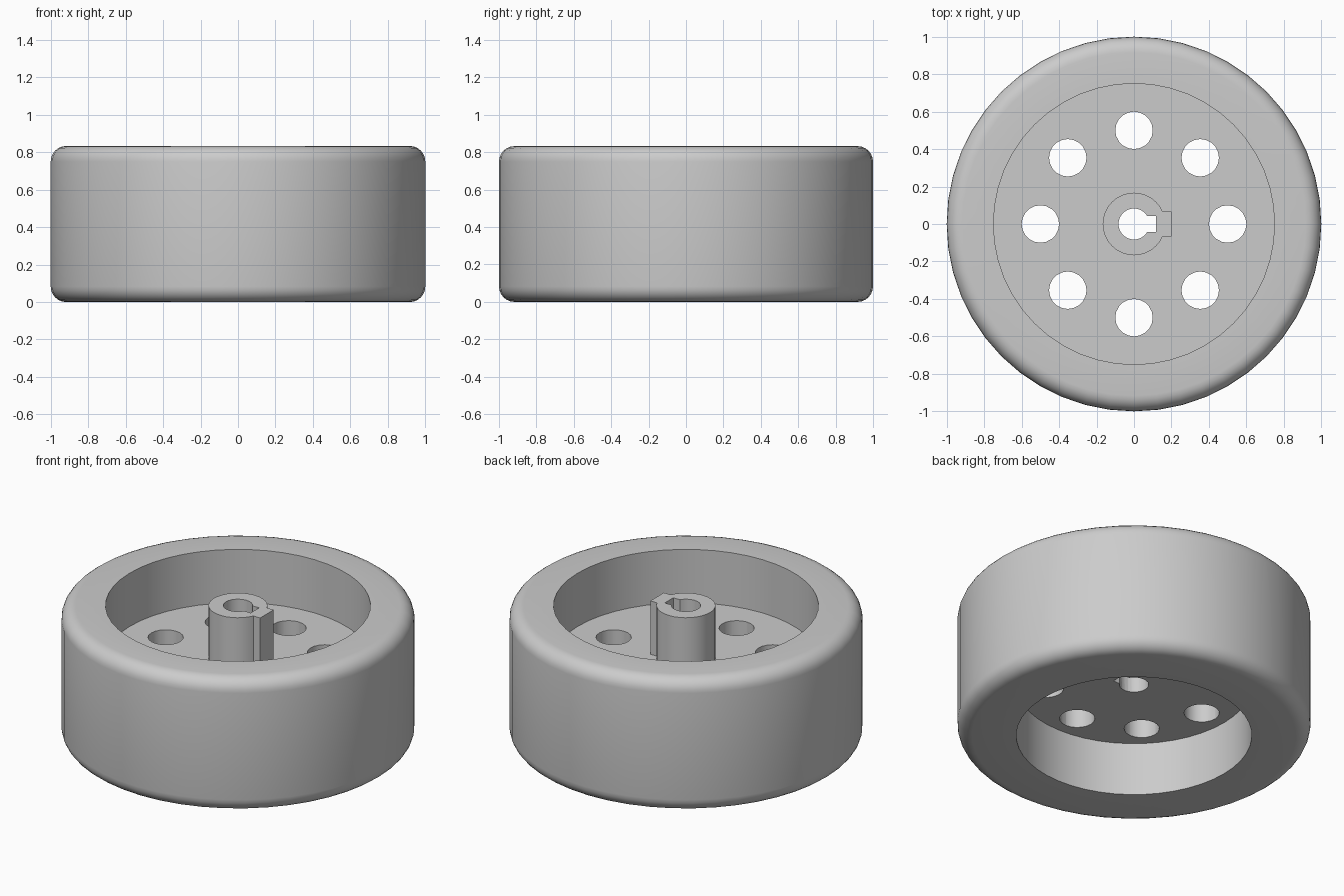
import bpy, bmesh
from math import sin, cos, pi, radians
from mathutils import Matrix, Vector

cube = bpy.data.objects.get("Cube")
if cube:
    bpy.data.objects.remove(cube, do_unlink=True)

HEIGHT = 0.833
FILLET = 0.083
WEB_LOW, WEB_TOP = 0.333, 0.5

grey = bpy.data.materials.new("plain_grey")
grey.use_nodes = True
grey.diffuse_color = (0.6, 0.6, 0.6, 1)
grey.node_tree.nodes["Principled BSDF"].inputs["Base Color"].default_value = grey.diffuse_color


def make_object(name, bm):
    bmesh.ops.recalc_face_normals(bm, faces=bm.faces)
    mesh = bpy.data.meshes.new(name)
    bm.to_mesh(mesh)
    bm.free()
    mesh.materials.append(grey)
    obj = bpy.data.objects.new(name, mesh)
    bpy.context.collection.objects.link(obj)
    return obj


def cylinder(name, radius, low, high, sides, x=0, y=0):
    bm = bmesh.new()
    bmesh.ops.create_cone(bm, cap_ends=True, segments=sides, radius1=radius, radius2=radius,
                          depth=high - low, matrix=Matrix.Translation((x, y, (low + high) / 2)))
    return make_object(name, bm)


def block(name, x_end, half_width, low, high):
    bm = bmesh.new()
    place = Matrix.Translation((x_end / 2, 0, (low + high) / 2))
    size = Matrix.Diagonal((x_end, 2 * half_width, high - low, 1))
    bmesh.ops.create_cube(bm, size=1, matrix=place @ size)
    return make_object(name, bm)


def lathe(name, profile, sides):
    bm = bmesh.new()
    verts = [bm.verts.new((r, 0, z)) for r, z in profile]
    edges = [bm.edges.new(pair) for pair in zip(verts, verts[1:])]
    bmesh.ops.spin(bm, geom=verts + edges, cent=(0, 0, 0), axis=(0, 0, 1),
                   angle=2 * pi, steps=sides)
    bmesh.ops.remove_doubles(bm, verts=bm.verts, dist=0.0001)
    return make_object(name, bm)


def combine(obj, tool, operation):
    mod = obj.modifiers.new(operation.lower(), "BOOLEAN")
    mod.operation = operation
    mod.solver = "EXACT"
    mod.object = tool
    activate(obj)
    bpy.ops.object.modifier_apply(modifier=mod.name)


def activate(obj):
    bpy.ops.object.select_all(action="DESELECT")
    obj.select_set(True)
    bpy.context.view_layer.objects.active = obj


def fillet(z, start):
    angles = [radians(start + 15 * i) for i in range(7)]
    return [(1 - FILLET + FILLET * cos(a), z + FILLET * sin(a)) for a in angles]


# Rounded rim with a recess on each side and a web between them
profile = [(0, WEB_LOW), (0.667, WEB_LOW), (0.667, 0)]
profile += fillet(FILLET, -90) + fillet(HEIGHT - FILLET, 0)
profile += [(0.75, HEIGHT), (0.75, WEB_TOP), (0, WEB_TOP)]
wheel = lathe("rim_and_web", profile, 48)

# Hub with a thickened side for the keyway
hub = cylinder("hub", 0.167, 0.45, HEIGHT, 32)
boss = block("keyway_boss", 0.2, 0.067, 0.45, HEIGHT)
combine(hub, boss, "UNION")

# Shaft bore and keyway, through both hub and web
bore = cylinder("bore_cutter", 0.083, -0.2, 1, 24)
keyway = block("keyway_cutter", 0.117, 0.042, -0.1, 1.1)
for part in (hub, wheel):
    combine(part, bore, "DIFFERENCE")
    combine(part, keyway, "DIFFERENCE")

# Ring of round holes through the web
cutters = [boss, bore, keyway]
for i in range(8):
    a = i * pi / 4
    hole = cylinder("hole_cutter", 0.1, 0.2, 0.6, 20, 0.5 * cos(a), 0.5 * sin(a))
    combine(wheel, hole, "DIFFERENCE")
    cutters.append(hole)

for cutter in cutters:
    bpy.data.objects.remove(cutter, do_unlink=True)

# Smooth round walls, keep crisp edges
for part in (wheel, hub):
    activate(part)
    bpy.ops.object.shade_smooth_by_angle(angle=radians(30))
